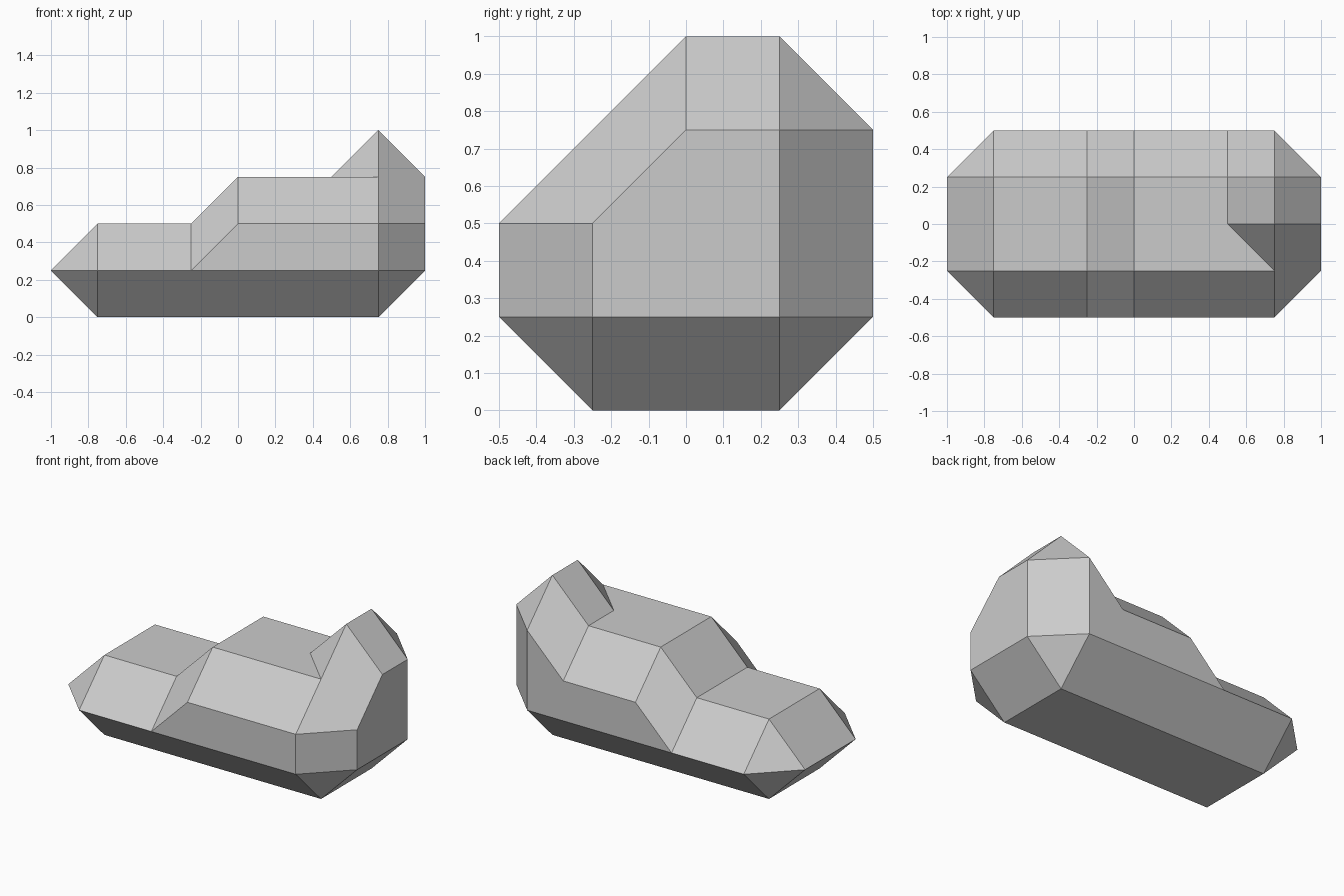
import bpy, bmesh
from mathutils import Vector

if "Cube" in bpy.data.objects:
    bpy.data.objects.remove(bpy.data.objects["Cube"])

R = 0.25  # chamfer size


def chamfered_hull(name, points):
    """Convex block around the core points, with octahedral chamfers."""
    corners = set()
    for p in points:
        for axis in range(3):
            for s in (-R, R):
                q = list(p)
                q[axis] += s
                corners.add(tuple(q))
    bm = bmesh.new()
    for c in sorted(corners):
        bm.verts.new(c)
    hull = bmesh.ops.convex_hull(bm, input=bm.verts)
    junk = {g for k in ("geom_interior", "geom_unused") for g in hull[k]
            if isinstance(g, bmesh.types.BMVert)}
    bmesh.ops.delete(bm, geom=list(junk), context='VERTS')
    bmesh.ops.dissolve_limit(bm, angle_limit=0.01, verts=bm.verts, edges=bm.edges)
    bmesh.ops.recalc_face_normals(bm, faces=bm.faces)
    mesh = bpy.data.meshes.new(name)
    bm.to_mesh(mesh)
    bm.free()
    ob = bpy.data.objects.new(name, mesh)
    bpy.context.collection.objects.link(ob)
    return ob


def across(profile):
    """Repeat an x-z profile at both side planes."""
    return [(x, y, z) for x, z in profile for y in (-R, R)]


# low full-length base
rock = chamfered_hull("stepped_rock", across([(-.75, .25), (.75, .25)]))
# raised middle step with a sloped left end
step = chamfered_hull("middle_step", across([(-.25, .25), (0, .5), (.75, .5), (.75, .25)]))
# peak at the back right corner
peak = chamfered_hull("peak", [(.5, 0, .5), (.5, .25, .5), (.75, -.25, .5), (.75, .25, .5),
                               (.75, 0, .75), (.75, .25, .75)])

# merge into one solid
bpy.context.view_layer.objects.active = rock
for part in (step, peak):
    mod = rock.modifiers.new("union", 'BOOLEAN')
    mod.operation = 'UNION'
    mod.solver = 'EXACT'
    mod.object = part
    bpy.ops.object.modifier_apply(modifier=mod.name)
    bpy.data.objects.remove(part)

# clean flat faces
bm = bmesh.new()
bm.from_mesh(rock.data)
bmesh.ops.remove_doubles(bm, verts=bm.verts, dist=0.0005)
bmesh.ops.dissolve_limit(bm, angle_limit=0.01, verts=bm.verts, edges=bm.edges)
bm.to_mesh(rock.data)
bm.free()
